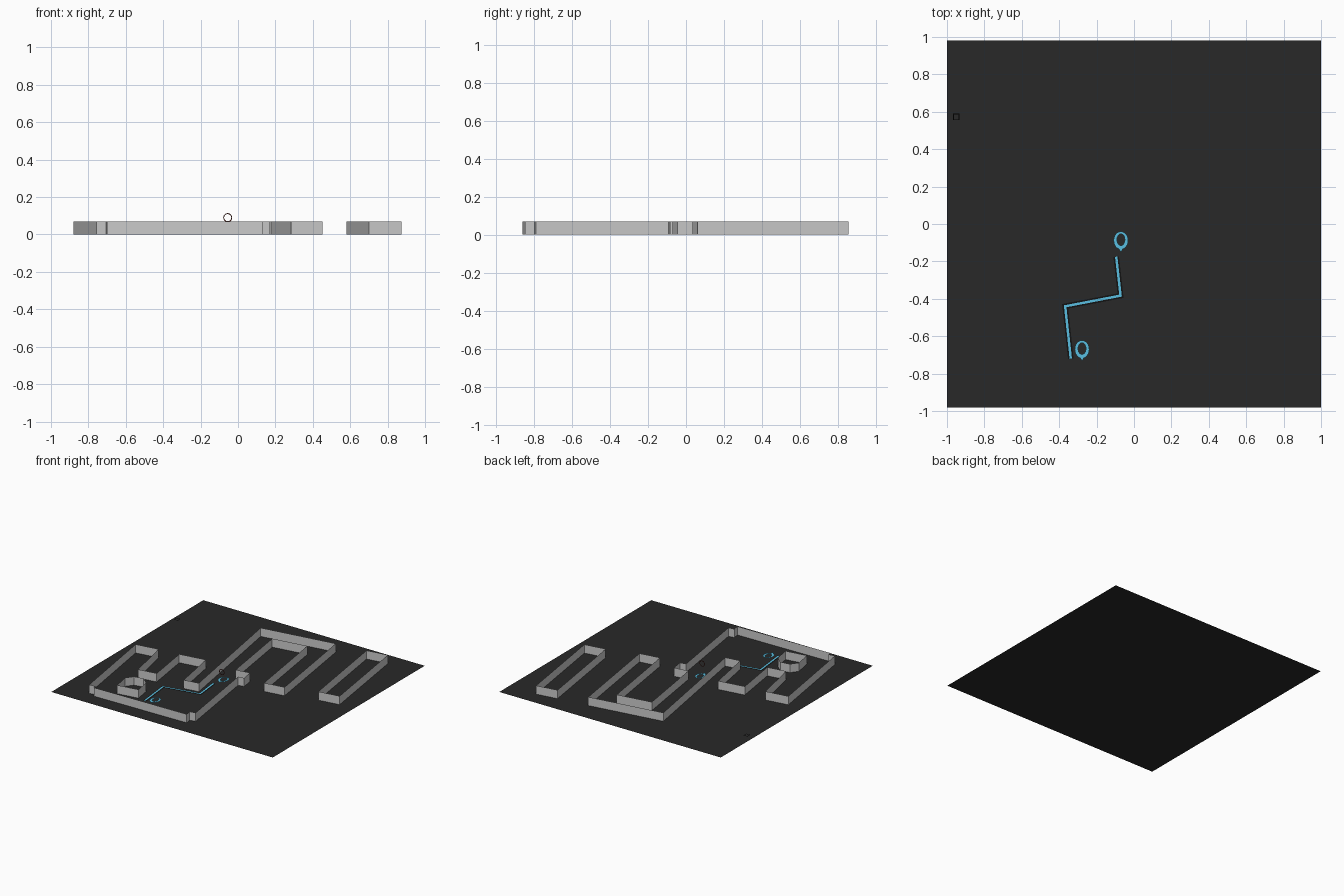
import bpy, math
from mathutils import Vector

if "Cube" in bpy.data.objects:
    bpy.data.objects.remove(bpy.data.objects["Cube"])

TILT = math.radians(8.6)      # street grid rotation
WALL_H = 0.07


def material(name, rgb):
    m = bpy.data.materials.new(name)
    m.diffuse_color = (*rgb, 1)
    m.use_nodes = True
    m.node_tree.nodes["Principled BSDF"].inputs["Base Color"].default_value = m.diffuse_color
    return m


DARK = material("asphalt", (0.022, 0.022, 0.022))
BLACK = material("black", (0.006, 0.006, 0.006))
BLUE = material("route_blue", (0.10, 0.52, 0.75))
RED = material("dark_red", (0.12, 0.02, 0.015))


def add(name, verts, faces, mat=None):
    me = bpy.data.meshes.new(name)
    me.from_pydata(verts, [], faces)
    me.update()
    ob = bpy.data.objects.new(name, me)
    bpy.context.collection.objects.link(ob)
    if mat:
        me.materials.append(mat)
    return ob


def turn(a, b):
    """Street-grid coordinates to world coordinates."""
    c, s = math.cos(TILT), math.sin(TILT)
    return (a * c - b * s, a * s + b * c)


def walls(name, outline):
    """Open-topped sheet walls along a closed counter-clockwise outline."""
    n = len(outline)
    v = [(x, y, z) for z in (0, WALL_H) for x, y in outline]
    return add(name, v, [(i, (i + 1) % n, n + (i + 1) % n, n + i) for i in range(n)])


def ring(name, outer, inner, mat):
    """Flat band between two matching loops."""
    n = len(outer)
    return add(name, outer + inner,
               [(i, (i + 1) % n, n + (i + 1) % n, n + i) for i in range(n)], mat)


def ribbon(name, pts, width, z, mat):
    """Flat mitred strip following a path."""
    p = [Vector(q) for q in pts]
    v = []
    for i, q in enumerate(p):
        d0 = (q - p[max(i - 1, 0)]) if i else (p[1] - q)
        d1 = (p[i + 1] - q) if i < len(p) - 1 else d0
        n0, n1 = [Vector((-d.y, d.x)).normalized() for d in (d0, d1)]
        m = (n0 + n1).normalized()
        m *= width / 2 / m.dot(n0)
        v += [(*(q + m), z), (*(q - m), z)]
    return add(name, v, [(2 * i, 2 * i + 1, 2 * i + 3, 2 * i + 2)
                         for i in range(len(p) - 1)], mat)


# ground sheet
add("ground", [(-1, -.98, 0), (1, -.98, 0), (1, .98, 0), (-1, .98, 0)], [(0, 1, 2, 3)], DARK)

# main winding building: street front and stepped corners, then the grid-aligned rest
front = [(-.757, -.84), (-.706, -.832), (-.70, -.86), (.13, -.847), (.122, -.797), (.17, -.79)]
rest = [(.05, -.10), (.10, -.10), (.10, 0), (-.02, 0), (-.02, .61), (.27, .61),
        (.27, -.112), (.44, -.112), (.44, .74), (-.18, .74), (-.16, -.33), (-.285, -.33),
        (-.295, .06), (-.515, .06), (-.515, -.315), (-.67, -.315), (-.69, .07), (-.88, .07)]
walls("main_building", front + [turn(*p) for p in rest])

# separate long block on the right
walls("side_building", [turn(*p) for p in
                        [(.6975, -.07), (.874, -.07), (.874, .733), (.6975, .733)]])

# small chamfered block in the courtyard
walls("court_building", [turn(*p) for p in
                         [(-.685, -.63), (-.51, -.63), (-.51, -.5), (-.56, -.44),
                          (-.64, -.44), (-.69, -.49)]])

# walking route with dark border
path = [(-.095, -.175), (-.072, -.383), (-.368, -.44), (-.338, -.72)]
ribbon("route_border", path, .03, .004, BLACK)
ribbon("route_line", path, .013, .007, BLUE)


# map pins lying flat: round head tapering to a tip
def pin(name, cx, cy):
    n, rx, ry = 24, .039, .048
    outer, inner = [], []
    for i in range(n):
        t = -math.pi / 2 + 2 * math.pi * i / n
        c, s = math.cos(t), math.sin(t)
        outer.append((cx + rx * c, cy + ry * s - (.014 if i == 0 else 0), .01))
        inner.append((cx + .021 * c, cy + .004 + .031 * s, .01))
    ring(name, outer, inner, BLUE)


pin("start_pin", -.07, -.088)
pin("end_pin", -.278, -.67)

# small upright hoop above the route start
def hoop(r):
    return [(-.055 + r * math.cos(t), -.13, .09 + r * math.sin(t))
            for t in (2 * math.pi * i / 24 for i in range(24))]


ring("hoop", hoop(.024), hoop(.019), RED)

# small flat square frame near the left edge
def square(r):
    return [(-.95 + r * sx, .573 + r * sy, .014)
            for sx, sy in ((-1, -1), (1, -1), (1, 1), (-1, 1))]


ring("marker_frame", square(.018), square(.013), BLACK)
